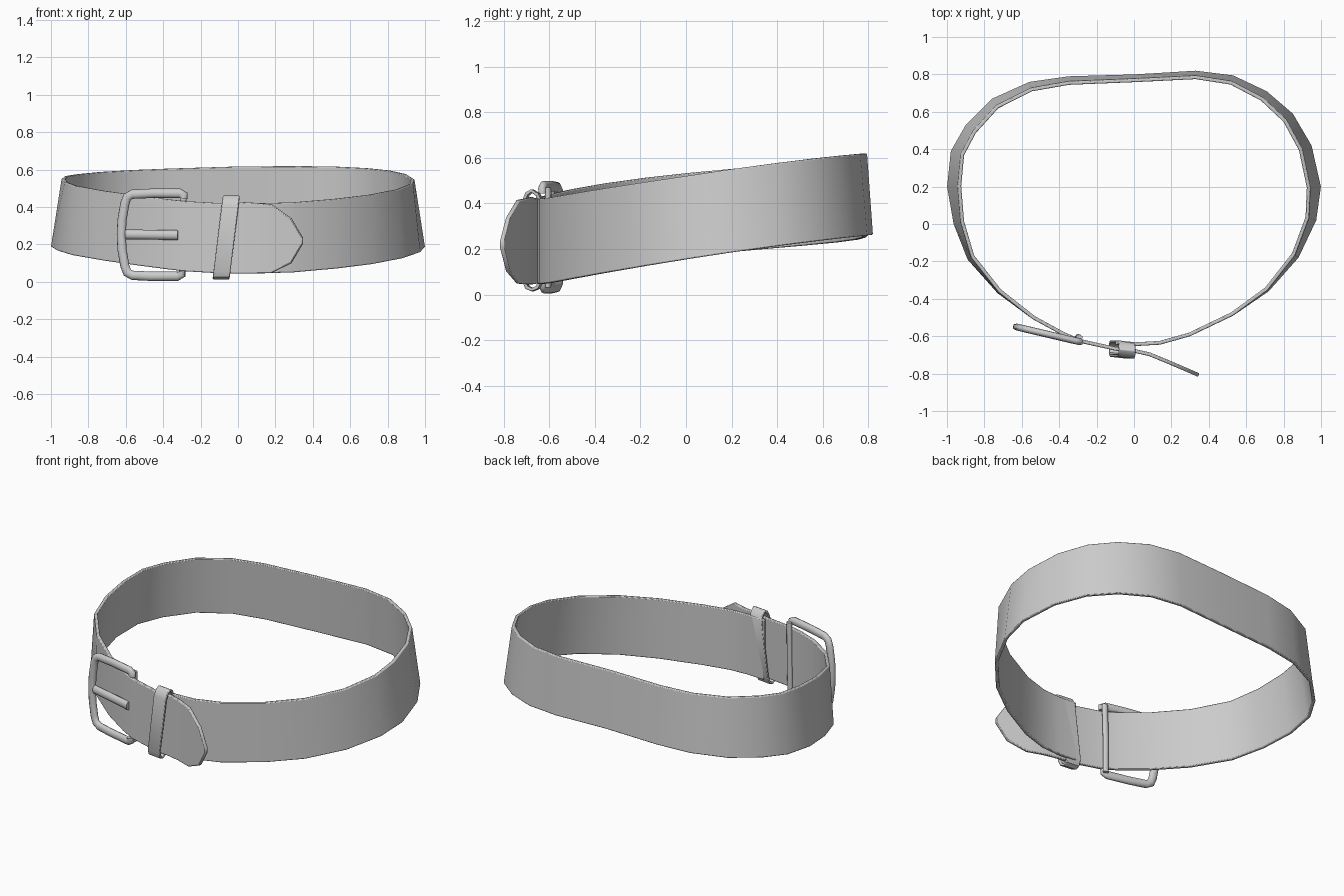
import bpy, bmesh, math
from mathutils import Vector

if "Cube" in bpy.data.objects:
    bpy.data.objects.remove(bpy.data.objects["Cube"])

grey = bpy.data.materials.new("plain grey")
grey.use_nodes = True
grey.diffuse_color = (0.6, 0.6, 0.6, 1)
grey.node_tree.nodes["Principled BSDF"].inputs["Base Color"].default_value = (0.6, 0.6, 0.6, 1)


def loft(name, rings, closed=False, bevel=0.0, angle=40):
    """Skin a list of equal-sized rings into a solid; closed joins last to first."""
    bm = bmesh.new()
    vr = [[bm.verts.new(p) for p in r] for r in rings]
    n, k = len(vr), len(vr[0])
    for i in range(n if closed else n - 1):
        a, b = vr[i], vr[(i + 1) % n]
        for j in range(k):
            bm.faces.new((a[j], a[(j + 1) % k], b[(j + 1) % k], b[j]))
    if not closed:
        bm.faces.new(vr[0])
        bm.faces.new(vr[-1][::-1])
    bmesh.ops.recalc_face_normals(bm, faces=bm.faces)
    me = bpy.data.meshes.new(name)
    bm.to_mesh(me)
    bm.free()
    me.materials.append(grey)
    ob = bpy.data.objects.new(name, me)
    bpy.context.collection.objects.link(ob)
    if bevel:
        mod = ob.modifiers.new("soft edges", 'BEVEL')
        mod.width, mod.segments = bevel, 2
        mod.limit_method, mod.angle_limit = 'ANGLE', math.radians(50)
    bpy.ops.object.select_all(action='DESELECT')
    bpy.context.view_layer.objects.active = ob
    ob.select_set(True)
    bpy.ops.object.shade_smooth_by_angle(angle=math.radians(angle))


def tube(name, pts, r, sides=10):
    """Slightly flattened round bar along points that lie in an upright plane."""
    pts = [Vector(p) for p in pts]
    depth = Vector((0.23, 1, 0)).normalized()
    rings = []
    for i, p in enumerate(pts):
        t = (pts[min(i + 1, len(pts) - 1)] - pts[max(i - 1, 0)]).normalized()
        side = t.cross(depth).normalized()
        rings.append([p + r * (side * math.cos(a) + depth * 0.75 * math.sin(a))
                      for a in (2 * math.pi * j / sides for j in range(sides))])
    loft(name, rings, angle=60)


# Strap: one ribbon from under the keeper, round the back and through the buckle
path = [
    (-0.10, -0.645), (0.02, -0.652), (0.14, -0.645), (0.30, -0.60), (0.53, -0.49),
    (0.72, -0.36), (0.88, -0.18), (0.975, 0.02), (1.0, 0.20), (0.95, 0.42),
    (0.85, 0.59), (0.71, 0.71), (0.53, 0.795), (0.33, 0.82), (0, 0.80),
    (-0.35, 0.79), (-0.56, 0.76), (-0.76, 0.67), (-0.90, 0.53), (-0.98, 0.39),
    (-1.0, 0.20), (-0.965, 0), (-0.89, -0.19), (-0.73, -0.37), (-0.54, -0.51),
    (-0.38, -0.597), (-0.29, -0.635), (-0.10, -0.677),
]
# Free end: outer x, y, bottom z, top z, narrowing to the tip
tail = [(0, -0.688, .045, .428), (0.08, -0.706, .045, .423), (0.175, -0.745, .048, .415),
        (0.28, -0.79, .10, .34), (0.342, -0.817, .205, .235)]


def strap_station(x, y):
    """The band climbs towards the back, with a slight twist on its right half."""
    bottom = 0.155 + 0.155 * y - 0.03 * y * y - min(x, 0) * (0.012 - 0.05 * y)
    bottom = max(bottom, 0.046)
    return x, y, bottom, bottom + 0.367 - 0.012 * y


stations = [strap_station(x, y) for x, y in path] + tail
THICK = 0.02
rings = []
for i, (x, y, bottom, top) in enumerate(stations):
    a, b = stations[max(i - 1, 0)], stations[min(i + 1, len(stations) - 1)]
    t = Vector((b[0] - a[0], b[1] - a[1], 0)).normalized()
    inward = Vector((-t.y, t.x, 0))
    # the top edge leans inward, most of all at the sides
    lean = min(max((y + 0.5) / 0.7, 0), 1) * (0.022 + 0.035 * x * x)
    low, high = Vector((x, y, bottom)), Vector((x, y, top)) + inward * lean
    rings.append([low, high, high + inward * THICK, low + inward * THICK])
loft("strap", rings, bevel=0.005)


# Buckle: bowed C-shaped frame, hinge bar behind the strap, and prong
def on_buckle(x, z):
    return (x, -0.55 - (x + 0.63) * 0.235, z)


half_frame = [(-0.295, .195), (-0.292, .212), (-0.31, .222), (-0.45, .222), (-0.565, .217),
              (-0.592, .202), (-0.605, .167), (-0.62, .08)]
upper = [on_buckle(x, 0.252 + h) for x, h in half_frame]
lower = [on_buckle(x - 0.012 * (x > -0.5), 0.252 - h) for x, h in reversed(half_frame)]
tube("buckle_frame", upper + [on_buckle(-0.624, 0.252)] + lower, 0.025)
tube("buckle_bar", [(-0.298, -0.605, .03), (-0.296, -0.602, .25), (-0.292, -0.605, .47)], 0.018)
tube("buckle_prong", [on_buckle(-0.60, .254), on_buckle(-0.45, .252), on_buckle(-0.32, .25)], 0.026)

# Keeper: slim rounded band around both strap layers, leaning slightly
outline = [(-0.70, .025), (-0.715, .06), (-0.715, .41), (-0.70, .448), (-0.675, .462),
           (-0.645, .445), (-0.627, .41), (-0.627, .06), (-0.645, .025), (-0.672, .014)]
rings = []
for y, z in outline:
    yi = -0.671 + (y + 0.671) * 0.68
    zi = 0.238 + (z - 0.238) * 0.94
    cx = -0.09 + 0.12 * (z - 0.014)
    rings.append([(cx - .045, y + .005, z), (cx + .045, y - .005, z),
                  (cx + .045, yi - .005, zi), (cx - .045, yi + .005, zi)])
loft("keeper", rings, closed=True, bevel=0.004)
